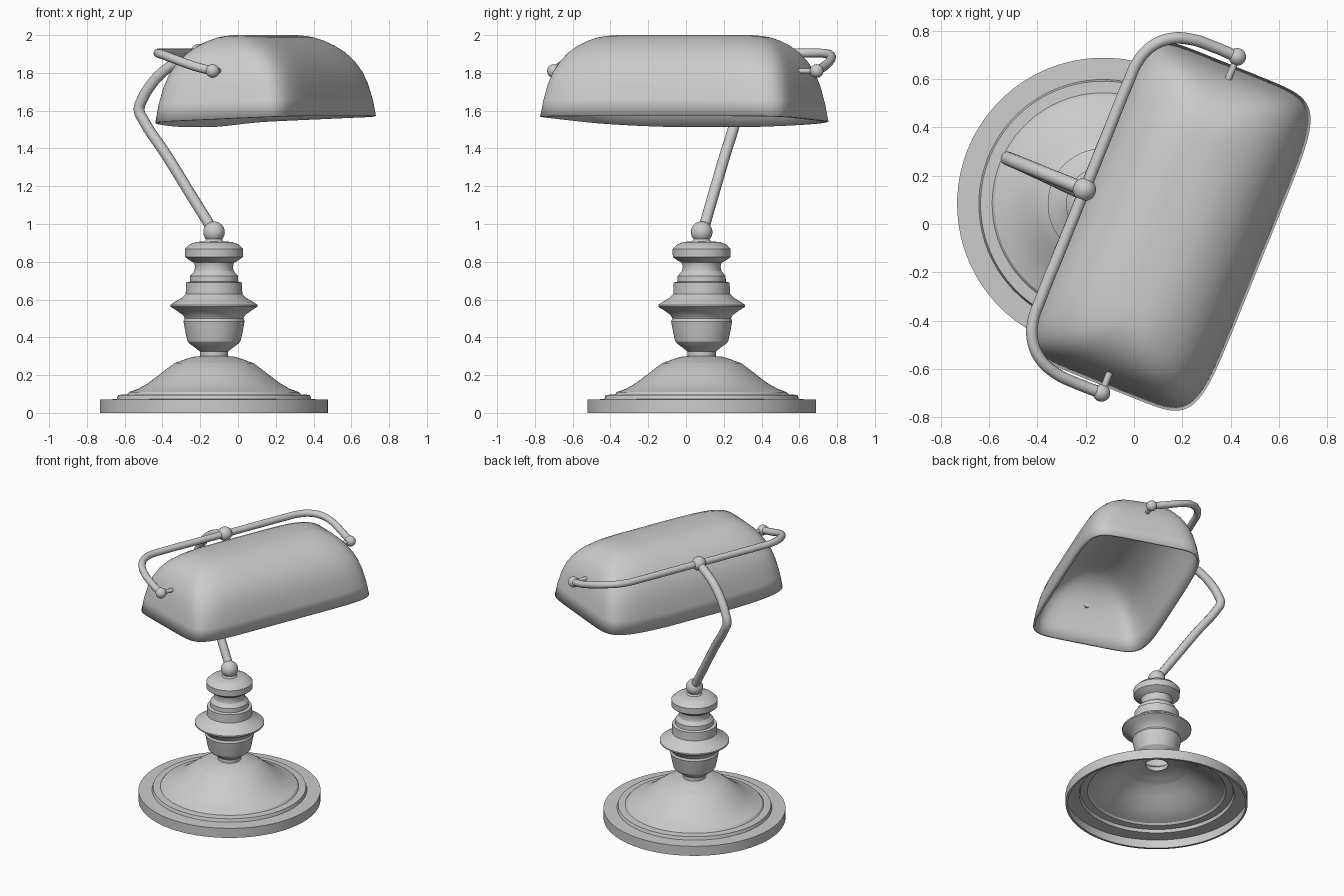
import bpy, bmesh, math

if "Cube" in bpy.data.objects:
    bpy.data.objects.remove(bpy.data.objects["Cube"])

# Lamp frame: local x = forward, local y = along the shade, turned 22 degrees about the base axis
ORIGIN = (-0.127, 0.083, 0)
TURN = math.radians(-22)


def place(ob, angle=35):
    ob.location, ob.rotation_euler = ORIGIN, (0, 0, TURN)
    bpy.ops.object.select_all(action='DESELECT')
    ob.select_set(True)
    bpy.context.view_layer.objects.active = ob
    if ob.type == 'CURVE':
        bpy.ops.object.convert(target='MESH')
    bpy.ops.object.shade_smooth_by_angle(angle=math.radians(angle))
    return bpy.context.view_layer.objects.active


def loft(name, rings, cap_top):
    bm = bmesh.new()
    rows = [[bm.verts.new(p) for p in ring] for ring in rings]
    n = len(rows[0])
    for lo, hi in zip(rows, rows[1:]):
        for i in range(n):
            j = (i + 1) % n
            bm.faces.new((lo[i], lo[j], hi[j], hi[i]))
    if cap_top:
        bm.faces.new(rows[-1])
    me = bpy.data.meshes.new(name)
    bm.to_mesh(me)
    bm.free()
    ob = bpy.data.objects.new(name, me)
    bpy.context.collection.objects.link(ob)
    return ob


def lathe(name, profile, cap_top=False, n=72):
    rings = [[(r * math.cos(math.tau * i / n), r * math.sin(math.tau * i / n), z)
              for i in range(n)] for r, z in profile]
    return place(loft(name, rings, cap_top), 28)


def tube(name, pts, radius):
    cu = bpy.data.curves.new(name, 'CURVE')
    cu.dimensions = '3D'
    cu.bevel_depth, cu.bevel_resolution, cu.resolution_u = radius, 4, 8
    cu.use_fill_caps = True
    sp = cu.splines.new('BEZIER')
    sp.bezier_points.add(len(pts) - 1)
    for bp, p in zip(sp.bezier_points, pts):
        bp.co = p
        bp.handle_left_type = bp.handle_right_type = 'AUTO'
    ob = bpy.data.objects.new(name, cu)
    bpy.context.collection.objects.link(ob)
    return place(ob, 50)


def ball(name, p, r):
    prof = [(r * math.sin(math.pi * k / 16), -r * math.cos(math.pi * k / 16)) for k in range(17)]
    ob = lathe(name, [(max(q, 0.0005), z + p[2]) for q, z in prof], True, 32)
    for v in ob.data.vertices:
        v.co.x += p[0]
        v.co.y += p[1]


# Hollow stepped foot
lathe("base", [(0.59, 0), (0.605, 0), (0.605, 0.07), (0.515, 0.073), (0.508, 0.095), (0.46, 0.098),
               (0.45, 0.11), (0.40, 0.128), (0.345, 0.16), (0.28, 0.21), (0.21, 0.263),
               (0.195, 0.268), (0.15, 0.285), (0.11, 0.297), (0.075, 0.30)])

# Turned column
lathe("column", [(0.075, 0.295), (0.075, 0.325), (0.10, 0.345), (0.128, 0.365), (0.14, 0.378),
                 (0.15, 0.42), (0.162, 0.485), (0.155, 0.50), (0.165, 0.518), (0.195, 0.54),
                 (0.23, 0.562), (0.23, 0.572), (0.20, 0.592), (0.17, 0.61), (0.15, 0.63),
                 (0.148, 0.69), (0.128, 0.695), (0.127, 0.725), (0.118, 0.735), (0.105, 0.75),
                 (0.10, 0.775), (0.106, 0.795), (0.125, 0.805), (0.153, 0.825), (0.154, 0.868),
                 (0.13, 0.892), (0.095, 0.905), (0.05, 0.908), (0.042, 0.92)], True)
ball("column_ball", (0, 0, 0.957), 0.057)

# Bent arm from the column to the bar
tube("arm", [(0, 0.005, 0.955), (-0.14, 0.012, 1.16), (-0.28, 0.02, 1.365), (-0.41, 0.026, 1.545),
             (-0.438, 0.026, 1.605), (-0.416, 0.026, 1.668), (-0.376, 0.026, 1.73),
             (-0.32, 0.026, 1.79), (-0.25, 0.026, 1.84), (-0.095, 0.026, 1.905)], 0.029)
ball("arm_ball", (-0.095, 0.026, 1.905), 0.048)

# Bar wrapping both ends of the shade
MID = 0.022
half = [(0.286, 0.75, 1.81), (0.18, 0.752, 1.836), (0.08, 0.745, 1.868), (0.0, 0.715, 1.892),
        (-0.06, 0.655, 1.903), (-0.088, 0.58, 1.905), (-0.093, 0.48, 1.905), (-0.093, 0.25, 1.905)]
bar = [(x, MID + y, z) for x, y, z in half] + [(x, MID - y, z) for x, y, z in reversed(half)]
tube("shade_bar", bar, 0.024)
for side in (1, -1):
    ball("bar_end_ball", (0.286, MID + side * 0.75, 1.81), 0.036)
    tube("shade_pin", [(0.286, MID + side * 0.75, 1.81), (0.286, MID + side * 0.64, 1.81)], 0.014)

# Shade: superellipse rings (height fraction, half depth, half length, exponent)
sections = [(0, 0.405, 0.715, 7), (0.2, 0.392, 0.70, 7), (0.4, 0.373, 0.683, 6.5),
            (0.55, 0.35, 0.664, 6), (0.68, 0.318, 0.637, 5.5), (0.79, 0.276, 0.603, 5),
            (0.87, 0.232, 0.565, 4.5), (0.93, 0.185, 0.523, 4), (0.97, 0.138, 0.477, 4),
            (0.99, 0.095, 0.43, 4), (1, 0.045, 0.375, 4)]


def ring(t, hx, hy, e, n=96):
    pts = []
    for i in range(n):
        a = math.tau * (i + 0.5) / n
        c, s = (math.copysign(abs(f) ** (2 / e), f) for f in (math.cos(a), math.sin(a)))
        rim = 1.556 + 0.017 * c - 0.026 * (1 - s * s) * (1 - c) / 2
        pts.append((0.288 + hx * c, 0.017 + hy * s, rim + (2.0 - rim) * t))
    return pts


shade = loft("shade", [ring(*s) for s in sections], True)
mod = shade.modifiers.new("wall", 'SOLIDIFY')
mod.thickness, mod.offset = 0.016, -1
place(shade, 45)
